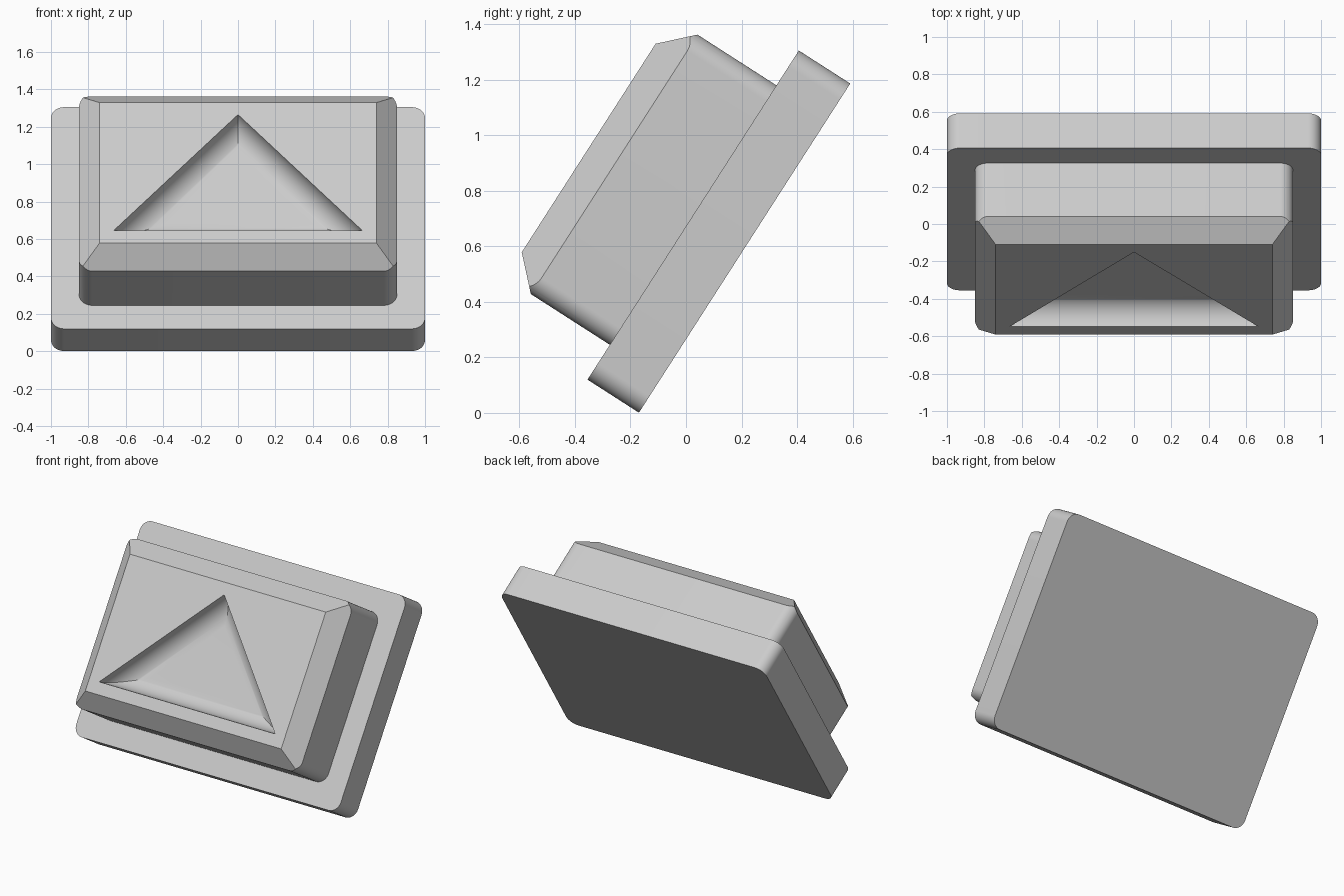
import bpy
import bmesh
import math
from mathutils import Vector

if "Cube" in bpy.data.objects:
    bpy.data.objects.remove(bpy.data.objects["Cube"])

TILT = 1.0                       # lean of the whole model about x, in radians
FOOT = (0, -0.17, 0)             # lower back edge of the plate
CENTRE = 0.705                   # middle of plate and block along the slope
FRONT = 0.667                    # height of the block's front face above the back

grey = bpy.data.materials.new("light grey")
grey.use_nodes = True
colour = (0.6, 0.6, 0.6, 1)
grey.diffuse_color = colour
grey.node_tree.nodes["Principled BSDF"].inputs["Base Color"].default_value = colour


def loft(name, rings):
    """Closed solid through rings of equal length, laid on the tilted plane."""
    bm = bmesh.new()
    loops = [[bm.verts.new(p) for p in ring] for ring in rings]
    n = len(loops[0])
    for a, b in zip(loops, loops[1:]):
        for i in range(n):
            j = (i + 1) % n
            bm.faces.new((a[i], a[j], b[j], b[i]))
    bm.faces.new(loops[0][::-1])
    bm.faces.new(loops[-1])
    bmesh.ops.recalc_face_normals(bm, faces=bm.faces)
    mesh = bpy.data.meshes.new(name)
    bm.to_mesh(mesh)
    bm.free()
    mesh.materials.append(grey)
    obj = bpy.data.objects.new(name, mesh)
    obj.location = FOOT
    obj.rotation_euler.x = TILT
    bpy.context.collection.objects.link(obj)
    return obj


def rectangle(hx, hy, z, radius=0.0, steps=12):
    """Rectangle ring with optional round corners."""
    if not radius:
        return [(sx * hx, CENTRE + sy * hy, z)
                for sx, sy in ((1, 1), (-1, 1), (-1, -1), (1, -1))]
    ring = []
    for k, (sx, sy) in enumerate(((1, 1), (-1, 1), (-1, -1), (1, -1))):
        for i in range(steps + 1):
            t = math.pi / 2 * (k + i / steps)
            ring.append((sx * (hx - radius) + radius * math.cos(t),
                         CENTRE + sy * (hy - radius) + radius * math.sin(t), z))
    return ring


def activate(obj):
    bpy.ops.object.select_all(action='DESELECT')
    obj.select_set(True)
    bpy.context.view_layer.objects.active = obj


def cut(obj, tool, operation):
    tool.hide_render = True
    bpy.context.view_layer.update()
    mod = obj.modifiers.new(operation, 'BOOLEAN')
    mod.operation = operation
    mod.solver = 'EXACT'
    mod.object = tool
    activate(obj)
    bpy.ops.object.modifier_apply(modifier=mod.name)
    bpy.data.objects.remove(tool)


# Back plate with round corners
plate = loft("back_plate", [rectangle(1, 0.704, z, 0.07) for z in (0, 0.22)])

# Raised block: rounded box trimmed by a 45 degree frustum for the chamfers
block = loft("raised_block", [rectangle(0.85, 0.555, z, 0.07) for z in (0.2, 0.8)])
drop = 0.6
frustum = loft("chamfer_tool", [rectangle(0.74 + drop, 0.446 + drop, FRONT - drop),
                                rectangle(0.74, 0.446, FRONT)])
cut(block, frustum, 'INTERSECT')

# Triangular recess with walls curving into a flat floor
half, low, high, depth = 0.665, 0.338, 1.075, 0.122
rise = high - low
inradius = half * rise / (half + math.hypot(half, rise))
incentre = Vector((0, low + inradius))
corners = [Vector(p) for p in ((-half, low), (half, low), (0, high))]


def triangle(inset, z):
    scale = 1 - inset / inradius
    return [(*(incentre + (c - incentre) * scale), z) for c in corners]


rings = [triangle(0, FRONT + 0.1)]
for i in range(25):
    t = math.pi / 2 * i / 24
    rings.append(triangle(depth * (1 - math.cos(t)), FRONT - depth * math.sin(t)))
cut(block, loft("recess_tool", rings), 'DIFFERENCE')

for obj in (plate, block):
    activate(obj)
    bpy.ops.object.shade_smooth_by_angle(angle=math.radians(30))
